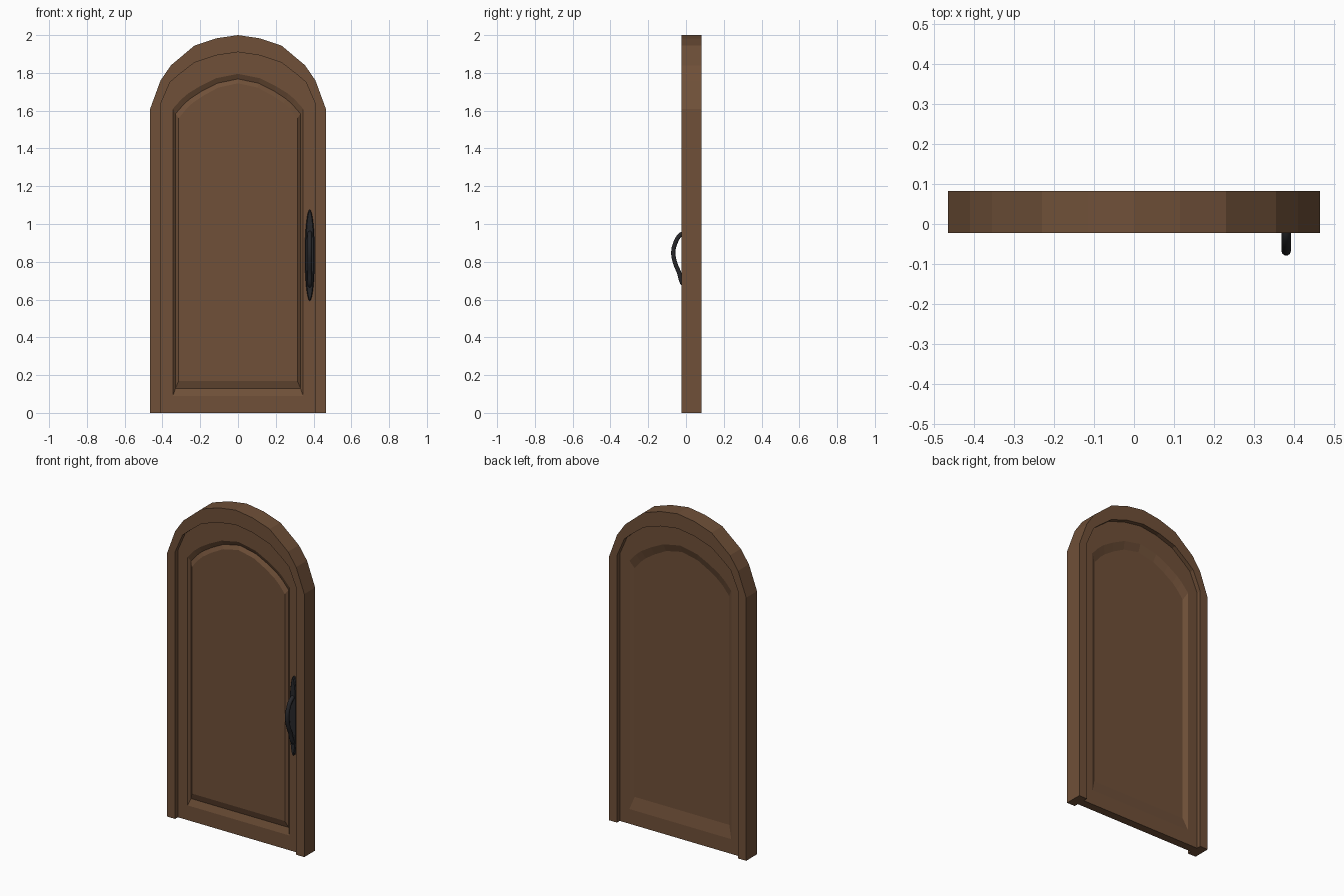
import bpy, bmesh, math

if "Cube" in bpy.data.objects:
    bpy.data.objects.remove(bpy.data.objects["Cube"])

def material(name, rgb):
    m = bpy.data.materials.new(name)
    m.diffuse_color = (*rgb, 1)
    m.use_nodes = True
    m.node_tree.nodes["Principled BSDF"].inputs["Base Color"].default_value = m.diffuse_color
    return m

WOOD = material("wood", (0.16, 0.08, 0.04))
IRON = material("iron", (0.02, 0.02, 0.023))

def loft(name, rings, mat):
    """Skin a list of equal-length closed rings and cap both ends."""
    bm = bmesh.new()
    vs = [[bm.verts.new(p) for p in r] for r in rings]
    n = len(rings[0])
    for a, b in zip(vs, vs[1:]):
        for i in range(n):
            j = (i + 1) % n
            bm.faces.new((a[i], a[j], b[j], b[i]))
    bm.faces.new(vs[0])
    bm.faces.new(vs[-1][::-1])
    bmesh.ops.recalc_face_normals(bm, faces=bm.faces)
    me = bpy.data.meshes.new(name)
    bm.to_mesh(me)
    bm.free()
    ob = bpy.data.objects.new(name, me)
    bpy.context.collection.objects.link(ob)
    me.materials.append(mat)
    return ob

def smooth(ob, angle):
    bpy.ops.object.select_all(action='DESELECT')
    ob.select_set(True)
    bpy.context.view_layer.objects.active = ob
    bpy.ops.object.shade_smooth_by_angle(angle=math.radians(angle))

def arch(half, bottom=0.0):
    """Mirror a half arch (right foot upward to the crown) into a full outline."""
    right = [(half[0][0], bottom)] + half
    return right + [(-x, z) for x, z in right[-2::-1]]

def at(outline, y):
    return [(x, y, z) for x, z in outline]

outer = arch([(.465, 1.61), (.41, 1.76), (.355, 1.84), (.23, 1.945), (.115, 1.983), (0, 2.0)])
inner = arch([(.41, 1.635), (.36, 1.75), (.32, 1.785), (.23, 1.855), (.115, 1.893), (0, 1.91)])

# Arched frame: a rectangular section swept along the arch
F, B = -0.023, 0.082
loft("door_frame", [[(ox, F, oz), (ox, B, oz), (ix, B, iz), (ix, F, iz)]
                    for (ox, oz), (ix, iz) in zip(outer, inner)], WOOD)

# Door leaf: grooved raised panel in front, bevelled recess behind
panel = [(.345, 1.61), (.30, 1.66), (.265, 1.69), (.20, 1.73), (.115, 1.772), (0, 1.795)]

def panel_ring(inset, drop, bottom):
    k = 1 - inset / .345
    return arch([(x * k, z - drop) for x, z in panel], bottom)

front, back = 0.004, 0.055
loft("door_leaf", [
    at(panel_ring(.031, .05, .17), front),
    at(panel_ring(.014, .027, .13), front + .014),
    at(panel_ring(0, 0, .09), front),
    at(inner, front),
    at(inner, back),
    at(panel_ring(0, 0, .09), back),
    at(panel_ring(.025, .045, .165), back - .016)], WOOD)

# Handle back plate: long ellipse with a softened edge
HX, HZ = .38, .835
def ellipse(rx, rz, y, n=32):
    return [(HX + rx * math.cos(t), y, HZ + rz * math.sin(t))
            for t in (2 * math.pi * i / n for i in range(n))]

smooth(loft("handle_plate", [ellipse(.026, .242, front + .002), ellipse(.026, .242, -.008),
                             ellipse(.02, .234, -.014)], IRON), 30)

# Handle grip: bowed round bar
cu = bpy.data.curves.new("handle_grip", 'CURVE')
cu.dimensions = '3D'
cu.bevel_depth = .012
cu.bevel_resolution = 3
cu.resolution_u = 5
cu.use_fill_caps = True
path = [(-.004, .955), (-.032, .94), (-.058, .895), (-.067, .85),
        (-.058, .795), (-.036, .74), (-.021, .69), (-.006, .672)]
sp = cu.splines.new('BEZIER')
sp.bezier_points.add(len(path) - 1)
for bp, (y, z) in zip(sp.bezier_points, path):
    bp.co = (HX, y, z)
    bp.handle_left_type = bp.handle_right_type = 'AUTO'
cu.materials.append(IRON)
grip = bpy.data.objects.new("handle_grip", cu)
bpy.context.collection.objects.link(grip)
bpy.ops.object.select_all(action='DESELECT')
grip.select_set(True)
bpy.context.view_layer.objects.active = grip
bpy.ops.object.convert(target='MESH')
smooth(bpy.context.view_layer.objects.active, 50)
